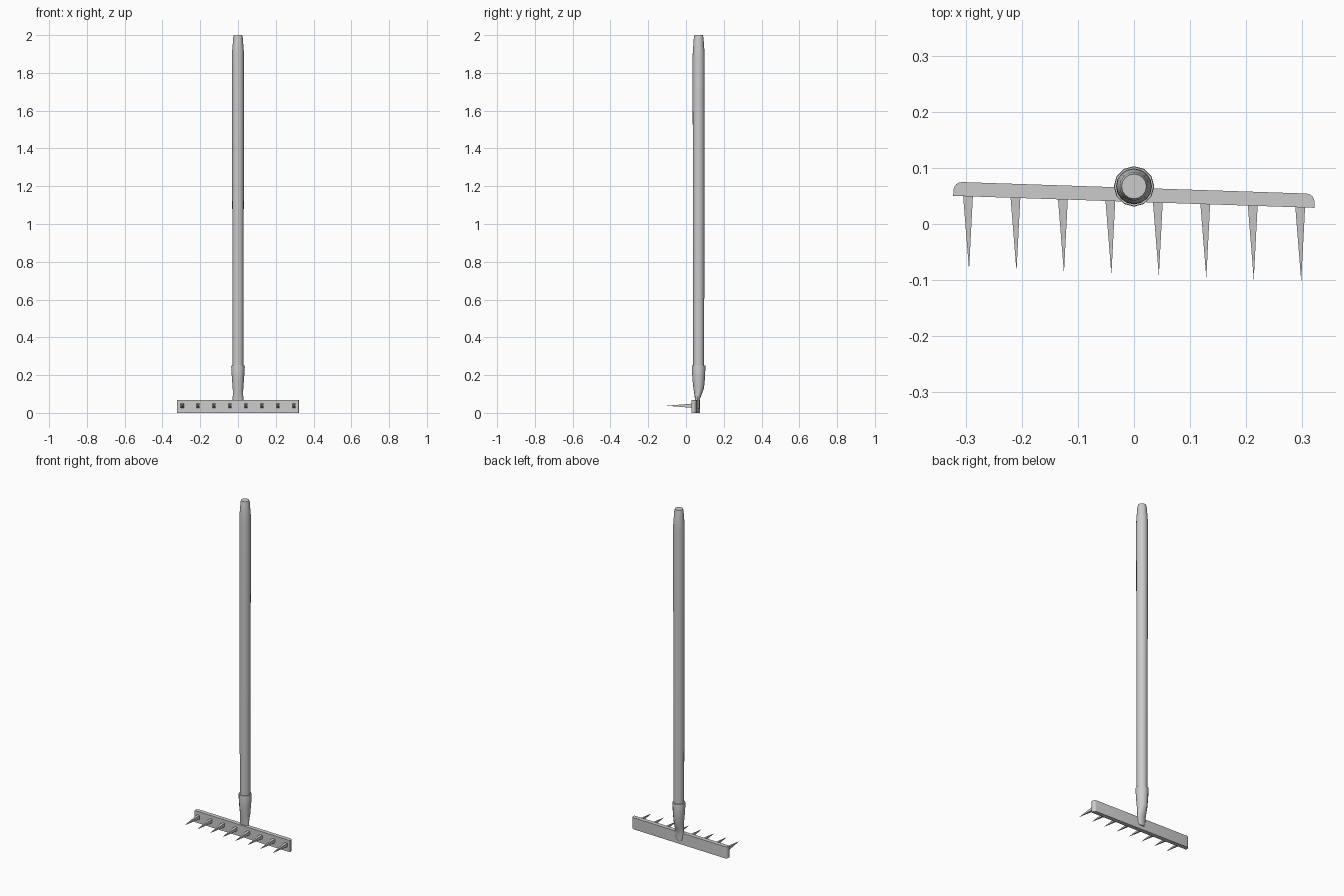
import bpy, bmesh, math
from mathutils import Vector

if "Cube" in bpy.data.objects:
    bpy.data.objects.remove(bpy.data.objects["Cube"])

YAW = math.radians(-1.9)   # the head sits slightly twisted on the handle
HANDLE_Y = 0.067
HEAD_Y = 0.052


def finish(bm, name, angle=40):
    bmesh.ops.recalc_face_normals(bm, faces=bm.faces[:])
    mesh = bpy.data.meshes.new(name)
    bm.to_mesh(mesh)
    bm.free()
    ob = bpy.data.objects.new(name, mesh)
    bpy.context.collection.objects.link(ob)
    bpy.ops.object.select_all(action='DESELECT')
    ob.select_set(True)
    bpy.context.view_layer.objects.active = ob
    bpy.ops.object.shade_smooth_by_angle(angle=math.radians(angle))
    return ob


def loft(name, rings, sides):
    """Skin elliptical rings given as (z, centre y, radius x, radius y)."""
    bm = bmesh.new()
    loops = []
    for z, cy, rx, ry in rings:
        loops.append([bm.verts.new((rx * math.cos(a), cy + ry * math.sin(a), z))
                      for a in (2 * math.pi * i / sides for i in range(sides))])
    for a, b in zip(loops, loops[1:]):
        for i in range(sides):
            j = (i + 1) % sides
            bm.faces.new((a[i], a[j], b[j], b[i]))
    bm.faces.new(loops[0])
    bm.faces.new(loops[-1])
    return finish(bm, name)


# Wooden pole with a tapered tip
pole = [(0.13, 0.026), (0.25, 0.029), (1.4, 0.031), (1.88, 0.032),
        (1.91, 0.031), (1.985, 0.0255), (2.0, 0.022)]
loft("handle", [(z, HANDLE_Y, r, r) for z, r in pole], 16)

# Metal socket that narrows into a flat tang behind the bar
loft("socket", [
    (0.022, 0.062, 0.018, 0.009),
    (0.04, 0.062, 0.025, 0.010),
    (0.07, 0.060, 0.029, 0.012),
    (0.10, 0.064, 0.027, 0.020),
    (0.13, 0.067, 0.028, 0.028),
    (0.18, HANDLE_Y, 0.032, 0.033),
    (0.245, HANDLE_Y, 0.036, 0.036),
    (0.25, HANDLE_Y, 0.035, 0.035),
    (0.25, HANDLE_Y, 0.028, 0.028)], 12)

# Head bar: box with rounded rear corners at both ends
bm = bmesh.new()
bmesh.ops.create_cube(bm, size=1)
bmesh.ops.scale(bm, vec=(0.644, 0.025, 0.069), verts=bm.verts)
rear = [e for e in bm.edges
        if all(v.co.y > 0 for v in e.verts)
        and abs(e.verts[0].co.x - e.verts[1].co.x) < 1e-5]
bmesh.ops.bevel(bm, geom=rear, offset=0.015, segments=4, profile=0.5,
                affect='EDGES')
bar = finish(bm, "head_bar")
bar.location = (0, HEAD_Y, 0.0345)
bar.rotation_euler.z = YAW

# Eight square spikes tapering to a point
for i in range(8):
    x = -0.296 + i * 0.592 / 7
    y = HEAD_Y + x * math.tan(YAW)
    base = [(x + sx * 0.0095, y, 0.038 + sz * 0.012)
            for sx, sz in ((-1, -1), (1, -1), (1, 1), (-1, 1))]
    tip = (x + 0.002, y - 0.144, 0.038)
    bm = bmesh.new()
    vs = [bm.verts.new(Vector(c)) for c in base]
    t = bm.verts.new(tip)
    bm.faces.new(vs)
    for k in range(4):
        bm.faces.new((vs[k], vs[(k + 1) % 4], t))
    finish(bm, f"tine_{i + 1}")
